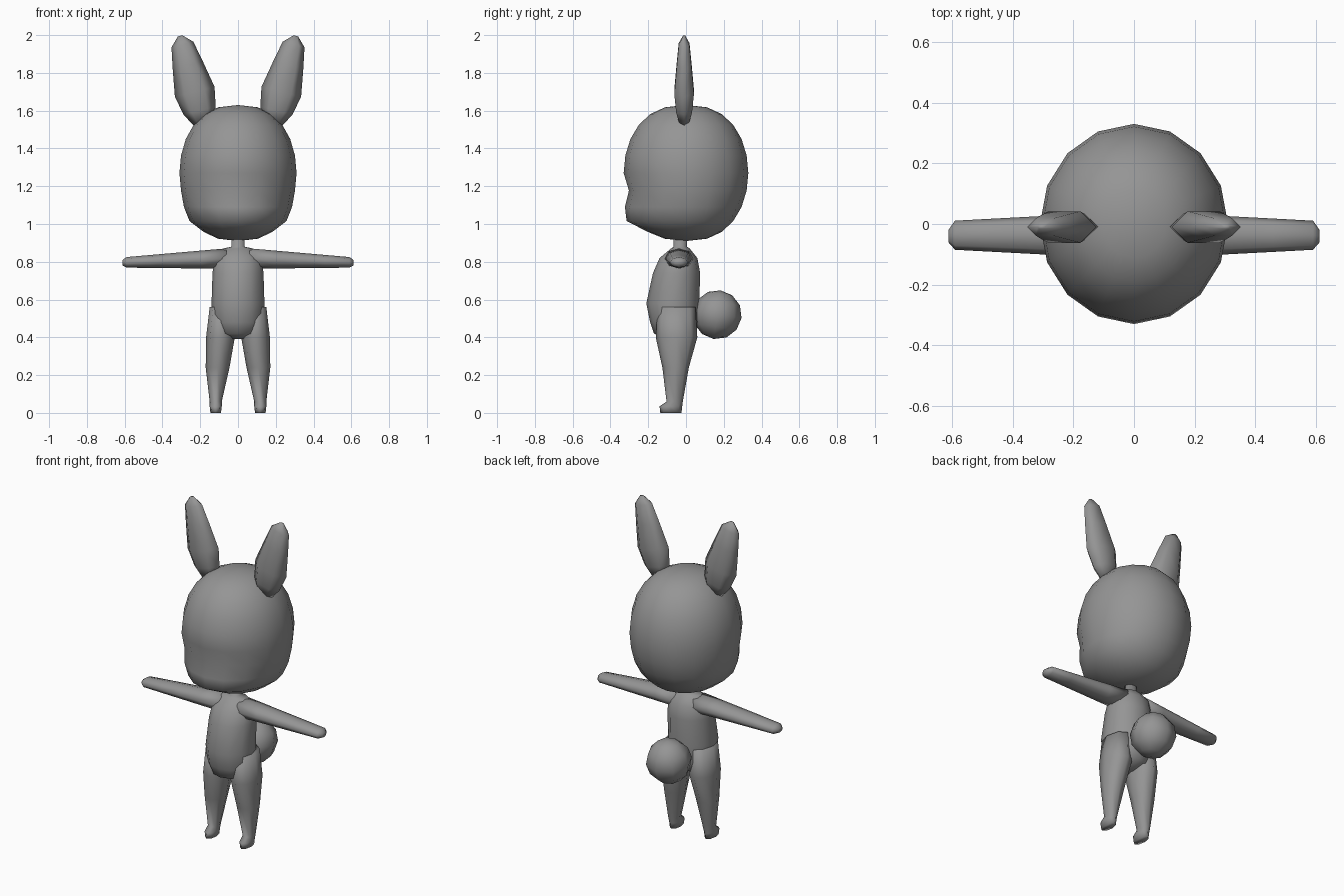
import bpy
import bmesh
import math
from mathutils import Vector

default_cube = bpy.data.objects.get("Cube")
if default_cube:
    bpy.data.objects.remove(default_cube)

# One plain colour for the whole figure
shade = .3
grey = bpy.data.materials.new("plain grey")
grey.use_nodes = True
grey.diffuse_color = (shade, shade, shade, 1)
principled = grey.node_tree.nodes["Principled BSDF"]
principled.inputs["Base Color"].default_value = grey.diffuse_color


def finish(name, bm):
    """Turn the bmesh into a smooth grey object."""
    bmesh.ops.recalc_face_normals(bm, faces=bm.faces)
    mesh = bpy.data.meshes.new(name)
    bm.to_mesh(mesh)
    bm.free()
    mesh.materials.append(grey)
    mesh.shade_smooth()
    part = bpy.data.objects.new(name, mesh)
    bpy.context.collection.objects.link(part)
    return part


def loft(name, sections, sides):
    """Skin over elliptical sections given as (centre, half axis, half axis)."""
    bm = bmesh.new()
    angles = [math.tau * step / sides for step in range(sides)]
    rings = []
    for centre, across, along in sections:
        rings.append([bm.verts.new(centre + across * math.cos(angle) + along * math.sin(angle))
                      for angle in angles])
    for lower, upper in zip(rings, rings[1:]):
        for here in range(sides):
            after = (here + 1) % sides
            bm.faces.new((lower[here], lower[after], upper[after], upper[here]))
    bm.faces.new(rings[0])
    bm.faces.new(rings[-1])
    return finish(name, bm)


def level(x, y, z, half_width, half_depth):
    """Horizontal section."""
    return Vector((x, y, z)), Vector((half_width, 0, 0)), Vector((0, half_depth, 0))


def blend(start, end, amount):
    return start + (end - start) * amount


def build_head():
    """Slightly boxy ball, with a muzzle pushed out of the lower front."""
    bm = bmesh.new()
    bmesh.ops.create_uvsphere(bm, u_segments=16, v_segments=12, radius=1)
    for vert in bm.verts:
        x, y, z = vert.co
        radius = math.hypot(x, y)
        if radius > .01:
            fullness = radius ** -.2
            x, y = x * fullness, y * fullness
        height = 1.27 + .36 * z
        cheek = math.exp(-((height - 1.03) / .06) ** 2)
        crease = math.exp(-((height - 1.17) / .04) ** 2)
        front = max(0, -y)
        vert.co = (x * (.31 + .03 * cheek),
                   y * .33 - front * (.09 * cheek - .02 * crease),
                   height)
    finish("head", bm)


def build_torso():
    """Belly bulging forward, narrowing to shoulders and a thin neck."""
    shape = [(.39, .03, -.06, .04), (.42, .11, -.06, .11), (.48, .14, -.06, .13),
             (.58, .14, -.07, .14), (.74, .135, -.05, .125), (.82, .125, -.04, .1),
             (.87, .08, -.03, .05), (.88, .035, -.03, .035), (.93, .035, -.03, .035)]
    loft("torso", [level(0, y, z, width, depth) for z, width, y, depth in shape], 12)


def build_leg(name, side):
    """Hip, thigh, knee, ankle, then a small foot with its toe forward."""
    shape = [(.09, -.05, .56, .06, .1), (.093, -.05, .4, .076, .11),
             (.108, -.055, .24, .063, .07), (.118, -.06, .06, .032, .043),
             (.118, -.08, .035, .032, .06), (.118, -.08, 0, .028, .056)]
    loft(name, [level(side * x, *rest) for x, *rest in shape], 8)


def build_arm(name, side):
    """Straight taper from shoulder to wrist, closed by a blunt hand."""
    sections = []
    steps = 4
    for step in range(steps + 1):
        amount = step / steps
        centre = Vector((side * blend(.06, .59, amount), -.037, blend(.817, .797, amount)))
        sections.append((centre, Vector((0, blend(.076, .048, amount), 0)),
                         Vector((0, 0, blend(.054, .028, amount)))))
    tip = Vector((side * .612, -.04, .795))
    sections.append((tip, Vector((0, .02, 0)), Vector((0, 0, .014))))
    loft(name, sections, 8)


def build_ear(name, side):
    """Flat leaf leaning outward, widest below the middle."""
    sections = []
    for height, width in [(1.535, .05), (1.6, .085), (1.7, .105),
                          (1.84, .08), (1.95, .058), (1.996, .012)]:
        lean = .185 + (height - 1.53) * .26
        sections.append((Vector((side * lean, -.01, height)),
                         Vector((side * width, 0, -width / 4)),
                         Vector((0, width * .57, 0))))
    loft(name, sections, 6)


def build_tail():
    """Round faceted puff behind the hips."""
    bm = bmesh.new()
    bmesh.ops.create_uvsphere(bm, u_segments=8, v_segments=6, radius=.13)
    tail = finish("tail", bm)
    tail.location = (0, .165, .52)
    tail.rotation_euler.x = math.radians(-8)


build_head()
build_torso()
build_tail()
for word, side in (("left", 1), ("right", -1)):
    build_leg(word + "_leg", side)
    build_arm(word + "_arm", side)
    build_ear(word + "_ear", side)
